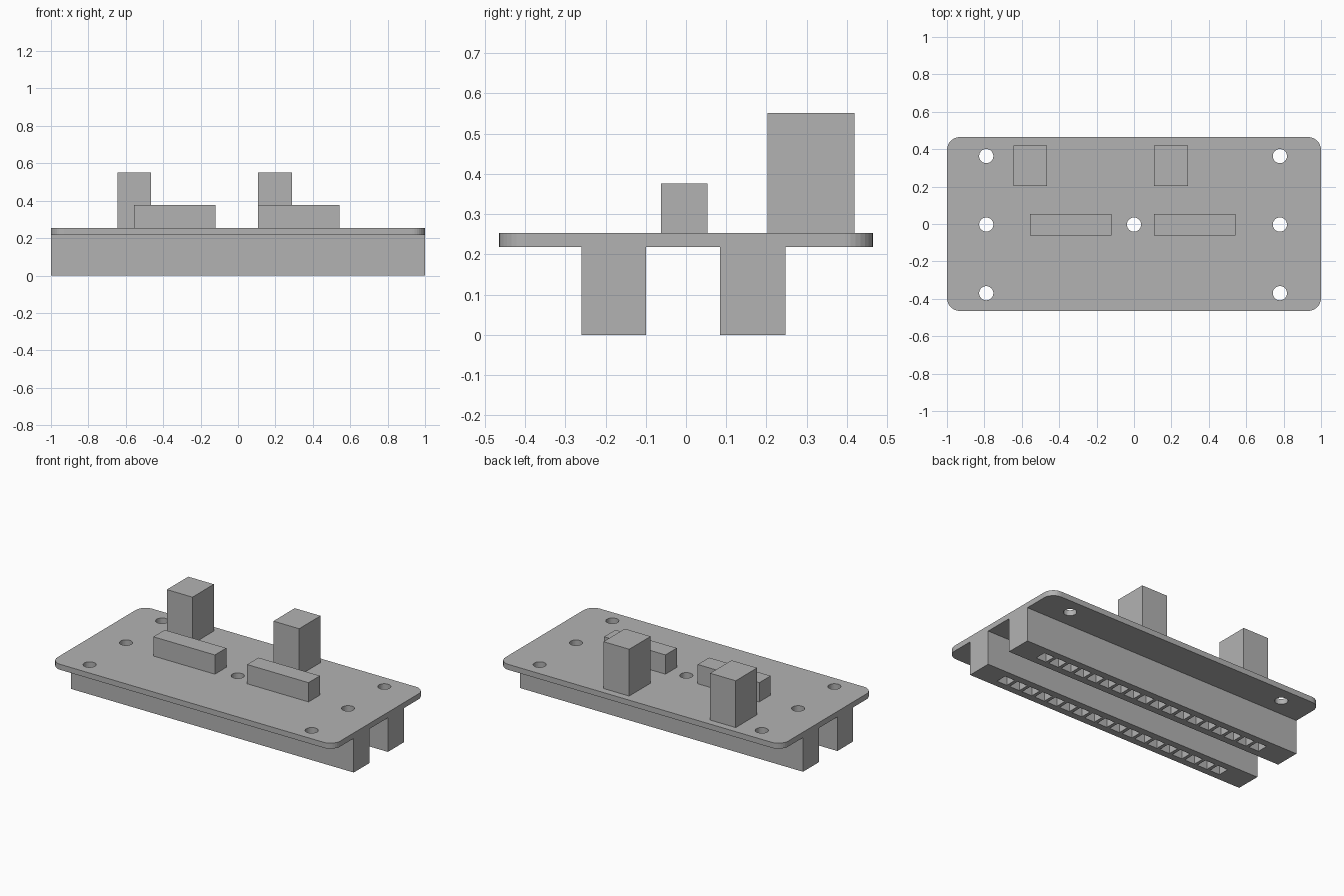
import bpy
import bmesh
from mathutils import Matrix

if "Cube" in bpy.data.objects:
    bpy.data.objects.remove(bpy.data.objects["Cube"], do_unlink=True)

grey = bpy.data.materials.new("neutral_grey")
grey.use_nodes = True
grey.diffuse_color = (0.45, 0.45, 0.45, 1)
grey.node_tree.nodes["Principled BSDF"].inputs["Base Color"].default_value = grey.diffuse_color


def add_box(bm, x, y, z):
    """Add a box spanning three (low, high) ranges."""
    spans = (x, y, z)
    centre = Matrix.Translation([(a + b) / 2 for a, b in spans])
    size = Matrix.Diagonal([b - a for a, b in spans] + [1])
    return bmesh.ops.create_cube(bm, size=1, matrix=centre @ size)["verts"]


def make_object(name, bm):
    mesh = bpy.data.meshes.new(name)
    bm.to_mesh(mesh)
    bm.free()
    mesh.materials.append(grey)
    obj = bpy.data.objects.new(name, mesh)
    bpy.context.collection.objects.link(obj)
    return obj


def box(name, x, y, z):
    bm = bmesh.new()
    add_box(bm, x, y, z)
    return make_object(name, bm)


def cut(target, cutter):
    """Subtract the cutter, then remove it."""
    cutter.hide_render = True
    mod = target.modifiers.new("cut", "BOOLEAN")
    mod.operation = "DIFFERENCE"
    mod.solver = "EXACT"
    mod.object = cutter
    bpy.context.view_layer.objects.active = target
    bpy.ops.object.modifier_apply(modifier=mod.name)
    bpy.data.objects.remove(cutter, do_unlink=True)


BOTTOM, TOP = 0.218, 0.253

# Board with rounded corners
bm = bmesh.new()
add_box(bm, (-1, 1), (-0.465, 0.465), (BOTTOM, TOP))
corners = [e for e in bm.edges if abs(e.verts[0].co.z - e.verts[1].co.z) > 0.01]
bmesh.ops.bevel(bm, geom=corners, offset=0.07, segments=8, profile=0.5, affect="EDGES")
board = make_object("board", bm)

# Mounting holes through the board
bm = bmesh.new()
holes = [(x, y) for x in (-0.79, 0.78) for y in (-0.37, -0.003, 0.363)] + [(0, -0.003)]
for x, y in holes:
    bmesh.ops.create_cone(bm, cap_ends=True, segments=32, radius1=0.038, radius2=0.038,
                          depth=0.2, matrix=Matrix.Translation((x, y, TOP)))
cut(board, make_object("hole_cutter", bm))

# Socket strips below, each with a row of square pockets
PINS, PITCH, POCKET = 18, 0.093, 0.072
for name, y0, y1 in (("front_socket_strip", -0.26, -0.1), ("back_socket_strip", 0.085, 0.247)):
    strip = box(name, (-1, 1), (y0, y1), (0, BOTTOM))
    mid = (y0 + y1) / 2
    bm = bmesh.new()
    for i in range(PINS):
        x = (i - (PINS - 1) / 2) * PITCH + 0.01
        add_box(bm, (x - POCKET / 2, x + POCKET / 2),
                (mid - POCKET / 2, mid + POCKET / 2), (-0.1, 0.18))
    cut(strip, make_object("pocket_cutter", bm))

# Low blocks along the middle, tall blocks near the back edge
for side, low_x, tall_x in (("right", (-0.555, -0.12), (-0.645, -0.464)),
                            ("left", (0.108, 0.542), (0.108, 0.29))):
    box(side + "_low_block", low_x, (-0.062, 0.053), (TOP, 0.376))
    box(side + "_tall_block", tall_x, (0.203, 0.419), (TOP, 0.552))
